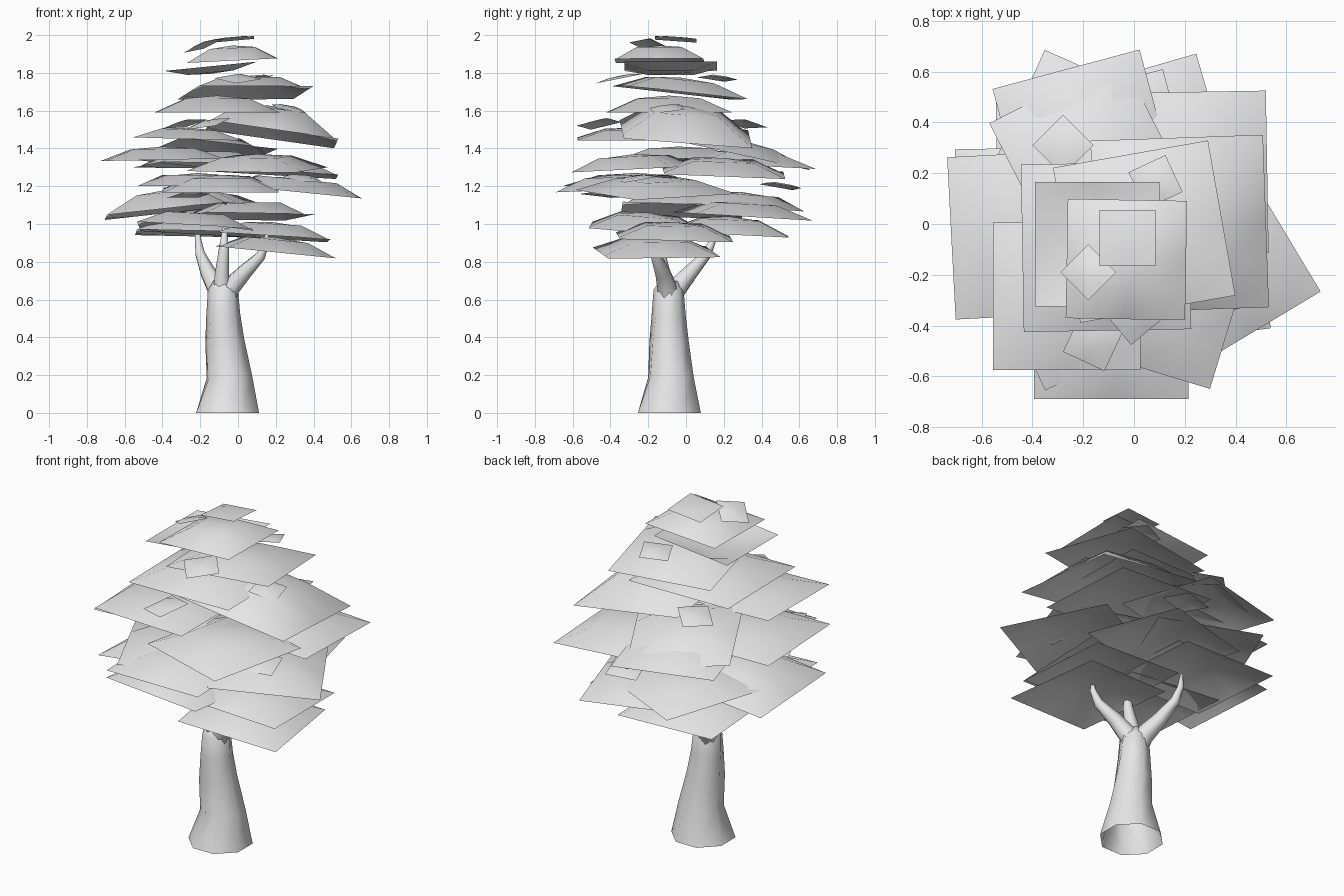
import bpy
import bmesh
import math
from mathutils import Vector, Matrix

default_cube = bpy.data.objects.get("Cube")
if default_cube:
    bpy.data.objects.remove(default_cube, do_unlink=True)


def make_material(name, colour):
    material = bpy.data.materials.new(name)
    material.use_nodes = True
    material.diffuse_color = colour
    shader = next(n for n in material.node_tree.nodes if n.type == "BSDF_PRINCIPLED")
    shader.inputs["Base Color"].default_value = colour
    return material


grey = make_material("plain light grey", (0.8, 0.8, 0.8, 1))


def finish(bm, name):
    mesh = bpy.data.meshes.new(name)
    bm.to_mesh(mesh)
    bm.free()
    mesh.materials.append(grey)
    mesh.shade_smooth()
    obj = bpy.data.objects.new(name, mesh)
    bpy.context.collection.objects.link(obj)


def tube(name, path, sides=8, twist=0):
    """Loft rings along a path of (x, y, z, radius); the base stays open."""
    bm = bmesh.new()
    points = [Vector(p[:3]) for p in path]
    rings = []
    for i, point in enumerate(points):
        before, after = points[max(i - 1, 0)], points[min(i + 1, len(points) - 1)]
        turn = Vector((0, 0, 1)).rotation_difference(after - before)
        if i == 0:
            turn.identity()
        ring = []
        for k in range(sides):
            angle = math.tau * (k + 0.5) / sides + twist * i
            offset = Vector((math.cos(angle), math.sin(angle), 0)) * path[i][3]
            ring.append(bm.verts.new(point + turn @ offset))
        rings.append(ring)
    for low, high in zip(rings, rings[1:]):
        for k in range(sides):
            n = (k + 1) % sides
            bm.faces.new((low[k], low[n], high[n], high[k]))
    bm.faces.new(rings[-1])
    finish(bm, name)


def sheet(name, x, y, z, turn=0, size=0.62, lean_x=0, lean_y=0, dome=0.08):
    """Square foliage sheet with a raised middle; leans are rises along x and y."""
    bm = bmesh.new()
    bmesh.ops.create_grid(bm, x_segments=4, y_segments=4, size=1)
    spin = Matrix.Rotation(math.radians(turn), 3, "Z")
    for v in bm.verts:
        reach = max(abs(v.co.x), abs(v.co.y))
        flat = spin @ Vector((v.co.x, v.co.y, 0)) * (size / 2)
        rise = dome * (1 - reach ** 2.6)
        v.co = Vector((x + flat.x, y + flat.y,
                       z + rise + lean_x * flat.x + lean_y * flat.y))
    finish(bm, name)


def sprig(name, x, y, z, turn, size=0.18, lean_x=0, lean_y=0):
    """Small accent sheet tucked between the large ones."""
    sheet(name, x, y, z, turn, size, lean_x, lean_y, dome=0.015)


# Trunk with flared foot and three limbs
tube("trunk", [
    (-0.055, -0.088, 0, 0.18), (-0.045, -0.08, 0.19, 0.125),
    (-0.07, -0.09, 0.38, 0.105), (-0.078, -0.092, 0.52, 0.09),
    (-0.08, -0.092, 0.65, 0.08), (-0.08, -0.09, 0.7, 0.05)], twist=0.12)
tube("left_limb", [
    (-0.07, -0.09, 0.58, 0.06), (-0.045, -0.1, 0.66, 0.056), (0.035, -0.125, 0.745, 0.042),
    (0.12, -0.16, 0.83, 0.028), (0.15, -0.17, 0.9, 0.018), (0.155, -0.17, 0.96, 0.008)])
tube("right_limb", [
    (-0.09, -0.08, 0.58, 0.06), (-0.11, -0.05, 0.66, 0.056), (-0.16, 0.025, 0.745, 0.042),
    (-0.2, 0.11, 0.84, 0.027), (-0.212, 0.145, 0.92, 0.018), (-0.215, 0.15, 1, 0.008)])
tube("middle_limb", [
    (-0.085, -0.095, 0.6, 0.055), (-0.085, -0.12, 0.74, 0.04),
    (-0.075, -0.14, 0.86, 0.03), (-0.07, -0.14, 0.98, 0.012)])

# Crown: narrow sheets at the top
sheet("crown_tip", -0.025, -0.055, 1.978, size=0.22, lean_x=0.09, lean_y=-0.07, dome=0.01)
sheet("crown_cap", -0.03, -0.14, 1.865, turn=-1, size=0.47, lean_x=0.05)
sheet("crown_collar", -0.145, -0.08, 1.835, size=0.49, lean_x=0.1, dome=-0.04)
sheet("crown_shoulder", 0.04, -0.03, 1.695, turn=10, lean_x=0.02, lean_y=-0.11)
sheet("crown_skirt", -0.11, -0.09, 1.59, turn=1, size=0.66, dome=0.09)

# Middle foliage
sheet("mid_left", 0.18, 0, 1.475, turn=2, size=0.68, lean_x=-0.14, lean_y=-0.08, dome=0.15)
sheet("mid_front_right", -0.265, -0.285, 1.45, size=0.58, lean_x=-0.03, dome=0.06)
sheet("mid_back_right", -0.18, 0.27, 1.37, turn=27, size=0.58, lean_y=-0.22)
sheet("mid_right", -0.4, -0.04, 1.34, turn=3, size=0.64, lean_x=0.02, dome=0.07)
sheet("mid_front", 0.1, -0.275, 1.29, turn=-17, size=0.6, lean_y=0.05)
sheet("mid_back", -0.19, 0.32, 1.31, turn=15, size=0.6, lean_y=-0.05)
sheet("mid_back_left", 0.205, 0.2, 1.27, turn=1, size=0.64, lean_x=-0.06, lean_y=-0.04)

# Lower foliage
sheet("low_front", -0.09, -0.385, 1.18, size=0.61, lean_y=0.04)
sheet("low_left", 0.31, -0.16, 1.17, turn=31, lean_x=-0.1)
sheet("low_front_right", -0.21, -0.27, 1.2, turn=25, size=0.58, dome=0.07)
sheet("low_right", -0.38, -0.02, 1.07, turn=1, size=0.64, lean_x=0.11, lean_y=-0.04, dome=0.11)
sheet("low_back_right", -0.2, 0.29, 1.09, turn=-24, size=0.6, lean_y=-0.07)
sheet("low_back_left", 0.04, 0.3, 1.04, turn=16, size=0.6, lean_y=-0.06)
sheet("base_right", -0.22, -0.2, 0.97, turn=-2, size=0.61, lean_x=-0.06, lean_y=-0.08, dome=0.09)
sheet("base_back_right", -0.23, 0.23, 0.95, turn=1, lean_x=-0.02, lean_y=-0.05, dome=0.09)
sheet("base_left", 0.18, -0.06, 0.93, turn=2, size=0.6, lean_x=-0.06, lean_y=-0.03)
sheet("base_front", 0.2, -0.155, 0.85, turn=8, size=0.6, lean_x=-0.1)

# Small sprigs in the gaps
sprig("top_sprig", -0.18, -0.19, 1.945, 45, size=0.155, lean_x=0.35, lean_y=-0.15)
sprig("front_sprig", 0, -0.35, 1.77, 40, lean_y=0.2)
sprig("back_sprig", 0.085, 0.165, 1.77, 25, size=0.16, lean_x=0.12, lean_y=-0.1)
sprig("left_sprig", 0.27, -0.1, 1.61, 10, size=0.16, lean_x=-0.2, lean_y=0.1)
sprig("right_back_sprig", -0.28, 0.31, 1.53, 45, size=0.17, lean_x=0.2, lean_y=-0.15)
sprig("right_front_sprig", -0.16, -0.46, 1.53, -25, lean_x=0.2, lean_y=0.15)
sprig("low_front_sprig", -0.26, -0.45, 1.15, 20, lean_x=0.05, lean_y=-0.1)
sprig("low_left_sprig", 0.34, -0.26, 1.24, 15, lean_x=-0.1, lean_y=0.15)
sprig("low_back_sprig", 0.05, 0.5, 1.2, 15, lean_x=0.1, lean_y=-0.15)
